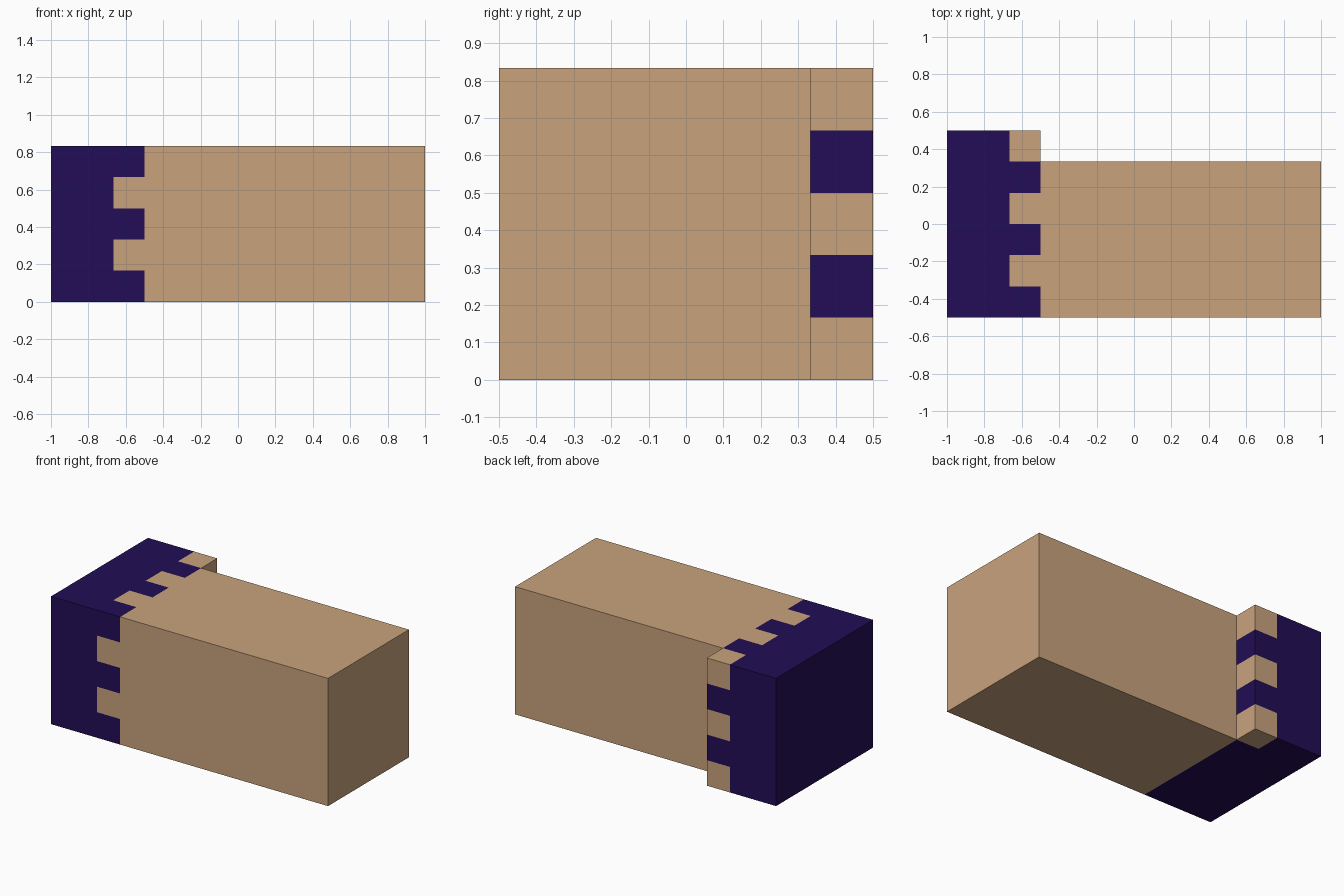
import bpy, bmesh, math
from mathutils import Vector

if "Cube" in bpy.data.objects:
    bpy.data.objects.remove(bpy.data.objects["Cube"])

U = 1 / 6  # the model sits on a grid of sixths


def material(name, rgb):
    m = bpy.data.materials.new(name)
    m.diffuse_color = (*rgb, 1)
    m.use_nodes = True
    m.node_tree.nodes["Principled BSDF"].inputs["Base Color"].default_value = m.diffuse_color
    return m


tan = material("tan wood", (0.584, 0.366, 0.205))
purple = material("dark purple", (0.016, 0.004, 0.093))

# Block body: L-shaped plan with a step at the back, extruded upwards
bm = bmesh.new()
plan = [(-6, -3), (6, -3), (6, 2), (-3, 2), (-3, 3), (-6, 3)]
base = bm.faces.new([bm.verts.new((x * U, y * U, 0)) for x, y in plan])
top = bmesh.ops.extrude_face_region(bm, geom=[base])["geom"]
bmesh.ops.translate(bm, vec=(0, 0, 5 * U),
                    verts=[v for v in top if isinstance(v, bmesh.types.BMVert)])
bmesh.ops.recalc_face_normals(bm, faces=bm.faces)


def cut(faces, co, no):
    geom = set(faces)
    for f in faces:
        geom.update(f.edges)
        geom.update(f.verts)
    bmesh.ops.bisect_plane(bm, geom=list(geom), plane_co=co, plane_no=no, dist=1e-5)


def joint_faces():
    return [f for f in bm.faces
            if -4.01 * U < f.calc_center_median().x < -2.99 * U]


# Cut the joint band, then split it into square cells
for x in (-4, -3):
    cut(bm.faces[:], (x * U, 0, 0), (1, 0, 0))
for y in range(-2, 3):
    cut(joint_faces(), (0, y * U, 0), (0, 1, 0))
for z in range(1, 5):
    cut(joint_faces(), (0, 0, z * U), (0, 0, 1))

# Colour rule: purple end, tan beam, alternating fingers in the joint
bm.normal_update()
for f in bm.faces:
    p = f.calc_center_median() - f.normal * 0.02
    row, level = math.floor((p.y + 0.5) / U), math.floor(p.z / U)
    if p.x < -4 * U:
        is_purple = True
    elif p.x > -3 * U:
        is_purple = False
    elif f.normal.z < -0.5:          # underside has a straight colour edge
        is_purple = row < 5
    else:
        is_purple = (row + level) % 2 == 0
    f.material_index = int(is_purple)

# Merge neighbouring cells of the same colour
bmesh.ops.dissolve_limit(bm, angle_limit=0.01, verts=bm.verts[:],
                         edges=bm.edges[:], delimit={'MATERIAL'})

mesh = bpy.data.meshes.new("finger_jointed_block")
bm.to_mesh(mesh)
bm.free()
mesh.materials.append(tan)
mesh.materials.append(purple)
bpy.context.collection.objects.link(bpy.data.objects.new("finger_jointed_block", mesh))
